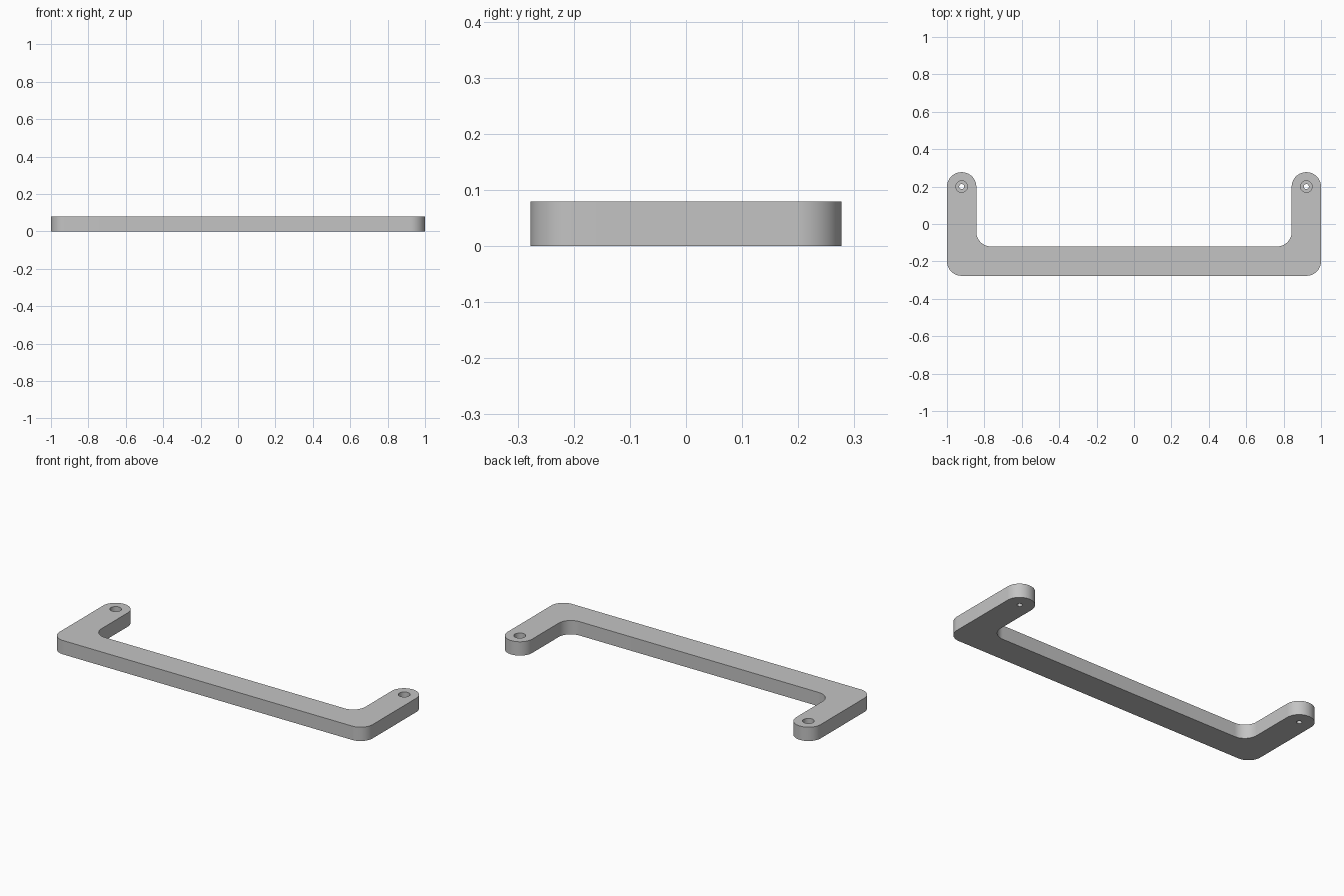
import bpy, bmesh
from math import sin, cos, pi, radians
from mathutils import Vector

cube = bpy.data.objects.get("Cube")
if cube:
    bpy.data.objects.remove(cube, do_unlink=True)

HEIGHT = 0.08
WIDTH = 0.157          # width of the bar and arms
BACK = 0.277           # half depth
ROUND = 0.078          # corner radius
HOLE_X, HOLE_Y = 1 - WIDTH / 2, 0.2

grey = bpy.data.materials.new("plain_grey")
grey.use_nodes = True
colour = (0.55, 0.55, 0.55, 1)
grey.diffuse_color = colour
grey.node_tree.nodes["Principled BSDF"].inputs["Base Color"].default_value = colour


def rounded(corners, radius, steps=16):
    """Replace each right-angle corner of an outline by an arc."""
    points = []
    for i, corner in enumerate(corners):
        c = Vector(corner)
        before = (Vector(corners[i - 1]) - c).normalized()
        after = (Vector(corners[(i + 1) % len(corners)]) - c).normalized()
        centre = c + (before + after) * radius
        for s in range(steps + 1):
            a = s / steps * pi / 2
            points.append(centre - after * radius * cos(a) - before * radius * sin(a))
    return points


def make_object(name, bm):
    bmesh.ops.recalc_face_normals(bm, faces=bm.faces)
    mesh = bpy.data.meshes.new(name)
    bm.to_mesh(mesh)
    bm.free()
    mesh.materials.append(grey)
    obj = bpy.data.objects.new(name, mesh)
    bpy.context.collection.objects.link(obj)
    return obj


# U-shaped handle, extruded from a rounded outline
inner = 1 - WIDTH
bar_back = WIDTH - BACK
half = [(1, -BACK), (1, BACK), (inner, BACK), (inner, bar_back)]
outline = half + [(-x, y) for x, y in reversed(half)]
bm = bmesh.new()
base = bm.faces.new([bm.verts.new((p.x, p.y, 0)) for p in rounded(outline, ROUND)])
top = bmesh.ops.extrude_face_region(bm, geom=[base], use_keep_orig=True)["geom"]
bmesh.ops.translate(bm, verts=[v for v in top if isinstance(v, bmesh.types.BMVert)],
                    vec=(0, 0, HEIGHT))
handle = make_object("handle", bm)


# Stepped screw hole cutter: narrow below, wide above
def screw_hole_cutter(name, x):
    profile = [(0.0135, -0.02), (0.0135, 0.03), (0.031, 0.03), (0.031, HEIGHT + 0.02)]
    bm = bmesh.new()
    sides = 32
    rings = [[bm.verts.new((x + r * cos(2 * pi * i / sides),
                            HOLE_Y + r * sin(2 * pi * i / sides), z))
              for i in range(sides)] for r, z in profile]
    for low, high in zip(rings, rings[1:]):
        for i in range(sides):
            j = (i + 1) % sides
            bm.faces.new((low[i], low[j], high[j], high[i]))
    bm.faces.new(rings[0])
    bm.faces.new(rings[-1])
    cutter = make_object(name, bm)
    cutter.hide_render = True
    return cutter


bpy.context.view_layer.objects.active = handle
for name, x in (("left_hole_cutter", HOLE_X), ("right_hole_cutter", -HOLE_X)):
    cutter = screw_hole_cutter(name, x)
    cut = handle.modifiers.new(name, "BOOLEAN")
    cut.operation = "DIFFERENCE"
    cut.solver = "EXACT"
    cut.object = cutter
    bpy.ops.object.modifier_apply(modifier=cut.name)
    bpy.data.objects.remove(cutter, do_unlink=True)

# Smooth rounded walls with crisp rims
bpy.ops.object.select_all(action="DESELECT")
handle.select_set(True)
bpy.ops.object.shade_smooth_by_angle(angle=radians(30))
